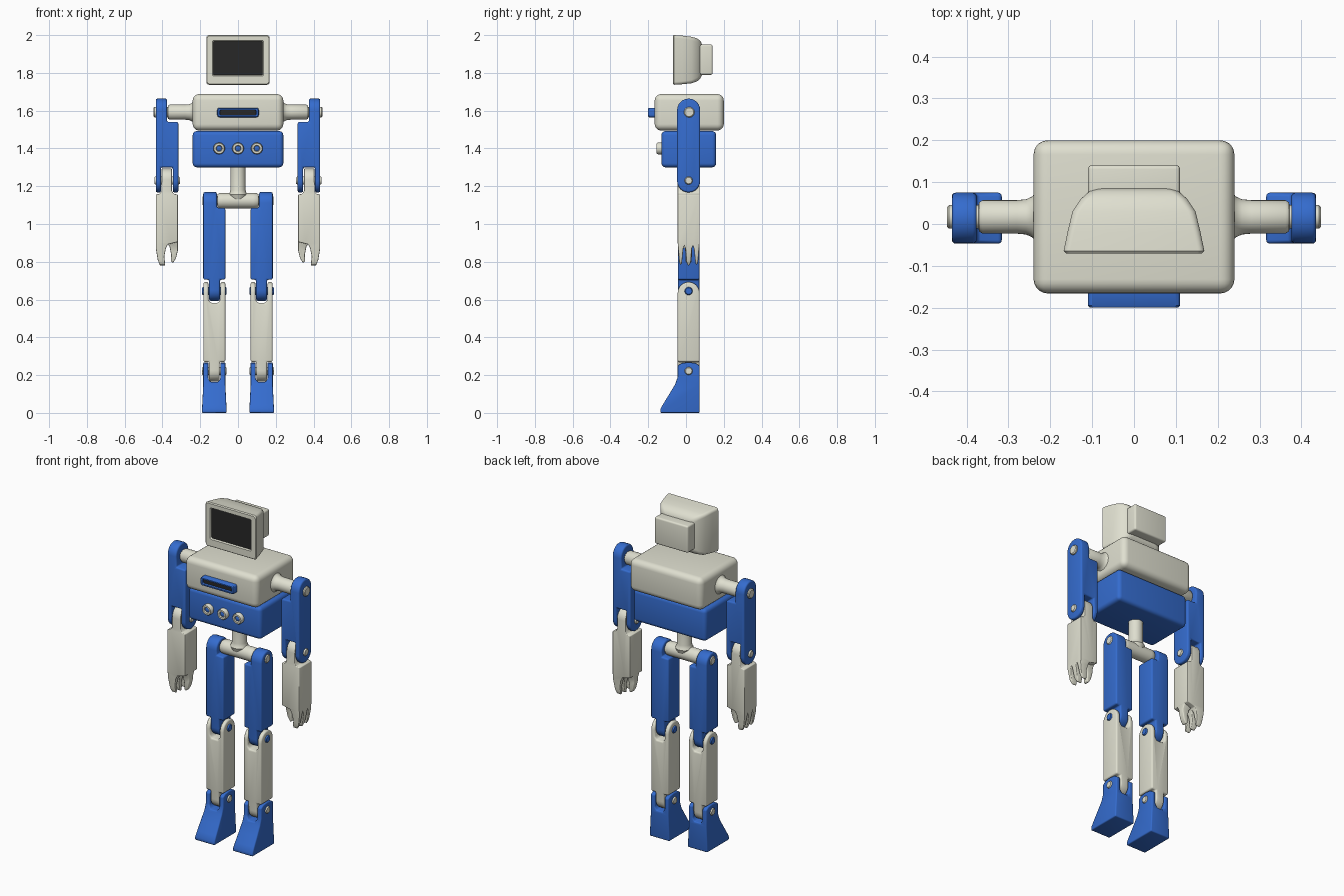
import bpy, bmesh
from math import sin, cos, pi, radians
from mathutils import Vector

YC = 0.014  # depth of the limb joints


def material(name, rgb):
    m = bpy.data.materials.new(name)
    m.diffuse_color = (*rgb, 1)
    return m


CREAM = material("cream", (0.74, 0.74, 0.63))
BLUE = material("blue", (0.035, 0.15, 0.62))
DARK = material("dark", (0.02, 0.02, 0.02))


def skin(name, rings):
    """Object from closed rings of points, capped at both ends."""
    bm = bmesh.new()
    vs = [[bm.verts.new(p) for p in ring] for ring in rings]
    n = len(vs[0])
    for a, b in zip(vs, vs[1:]):
        for i in range(n):
            bm.faces.new((a[i], a[(i + 1) % n], b[(i + 1) % n], b[i]))
    bm.faces.new(vs[0])
    bm.faces.new(vs[-1])
    bmesh.ops.recalc_face_normals(bm, faces=bm.faces)
    me = bpy.data.meshes.new(name)
    bm.to_mesh(me)
    bm.free()
    ob = bpy.data.objects.new(name, me)
    bpy.context.collection.objects.link(ob)
    return ob


def finish(ob, mat, bevel=0, mirror=False, segments=3):
    ob.data.materials.clear()
    ob.data.materials.append(mat)
    if bevel:
        b = ob.modifiers.new("Bevel", "BEVEL")
        b.width, b.segments = bevel, segments
        b.limit_method, b.angle_limit = "ANGLE", radians(35)
    if mirror:
        m = ob.modifiers.new("Mirror", "MIRROR")
        m.use_mirror_merge = False
    bpy.ops.object.select_all(action="DESELECT")
    bpy.context.view_layer.objects.active = ob
    ob.select_set(True)
    for mod in list(ob.modifiers):
        bpy.ops.object.modifier_apply(modifier=mod.name)
    bpy.ops.object.shade_smooth_by_angle(angle=radians(40))
    return ob


def box(name, x, y, z, mat, bevel, segments=4):
    (x0, x1), (y0, y1), (z0, z1) = x, y, z
    rings = [[(x0, y0, h), (x1, y0, h), (x1, y1, h), (x0, y1, h)] for h in (z0, z1)]
    return finish(skin(name, rings), mat, bevel, segments=segments)


def lathe(name, profile, axis, centre, mat, mirror=False, n=32):
    """Turn (distance along axis, radius) pairs about an axis through centre."""
    k = "xyz".index(axis)
    rings = []
    for t, r in profile:
        ring = []
        for i in range(n):
            p = Vector(centre)
            p[k] += t
            p[(k + 1) % 3] += r * cos(2 * pi * i / n)
            p[(k + 2) % 3] += r * sin(2 * pi * i / n)
            ring.append(p)
        rings.append(ring)
    return finish(skin(name, rings), mat, 0, mirror)


def rounded(y, hw, z0, z1, r, steps=5):
    """Rounded rectangle ring in the front plane."""
    pts = []
    for q, (cx, cz) in enumerate(((hw - r, z1 - r), (r - hw, z1 - r), (r - hw, z0 + r), (hw - r, z0 + r))):
        for i in range(steps + 1):
            a = pi / 2 * (q + i / steps)
            pts.append((cx + r * cos(a), y, cz + r * sin(a)))
    return pts


def arc(z, r, a0, a1, n=12):
    return [(YC + r * cos(a0 + (a1 - a0) * i / n), z + r * sin(a0 + (a1 - a0) * i / n)) for i in range(n + 1)]


def capsule(top, bottom, r):
    return arc(top, r, 0, pi) + arc(bottom, r, pi, 2 * pi)


def carve(name, front, side, mat, bevel=0.009):
    """Intersection of a front outline (x, z) and a side outline (y, z), mirrored."""
    ob = skin(name, [[(x, y, z) for x, z in front] for y in (-0.4, 0.4)])
    tool = skin("side_outline", [[(x, y, z) for y, z in side] for x in (0.01, 0.6)])
    tool.hide_render = True
    m = ob.modifiers.new("Cut", "BOOLEAN")
    m.operation, m.solver, m.object = "INTERSECT", "EXACT", tool
    finish(ob, mat, bevel, True)
    bpy.data.objects.remove(tool)
    return ob


# Head: monitor shell with recessed screen and rear housing
finish(skin("head", [rounded(*r) for r in (
    (0.085, 0.09, 1.79, 1.95, 0.02), (0.077, 0.108, 1.772, 1.968, 0.02),
    (0.06, 0.127, 1.756, 1.982, 0.02), (0.03, 0.147, 1.745, 1.991, 0.018),
    (-0.02, 0.159, 1.74, 1.997, 0.016), (-0.064, 0.168, 1.737, 2.0, 0.015),
    (-0.070, 0.163, 1.742, 1.995, 0.012), (-0.070, 0.136, 1.783, 1.971, 0.008),
    (-0.058, 0.129, 1.789, 1.965, 0.008))]), CREAM)
finish(skin("screen", [rounded(-0.05, 0.131, 1.787, 1.967, 0.008),
                       rounded(-0.061, 0.131, 1.787, 1.967, 0.008)]), DARK)
box("head_back", (-0.11, 0.11), (0.04, 0.141), (1.79, 1.95), CREAM, 0.01)

# Torso
box("chest", (-0.24, 0.24), (-0.166, 0.2), (1.495, 1.688), CREAM, 0.034, 5)
box("abdomen", (-0.24, 0.24), (-0.13, 0.16), (1.30, 1.492), BLUE, 0.022)
finish(skin("slot_rim", [rounded(*r) for r in (
    (-0.15, 0.11, 1.565, 1.615, 0.012), (-0.195, 0.11, 1.565, 1.615, 0.012),
    (-0.2, 0.106, 1.569, 1.611, 0.01), (-0.2, 0.097, 1.576, 1.604, 0.007),
    (-0.185, 0.095, 1.578, 1.602, 0.007))]), BLUE)
finish(skin("slot_opening", [rounded(-0.18, 0.096, 1.577, 1.603, 0.007),
                             rounded(-0.188, 0.096, 1.577, 1.603, 0.007)]), DARK)
for i in (-1, 0, 1):
    lathe("button", [(0.02, 0.031), (-0.022, 0.031), (-0.028, 0.027), (-0.028, 0.017), (-0.018, 0.014)],
          "y", (i * 0.1, -0.127, 1.4), CREAM)
    lathe("button_centre", [(0, 0.014), (-0.02, 0.014), (-0.024, 0.007)], "y", (i * 0.1, -0.127, 1.4), BLUE)

# Shoulder and hip axles
lathe("shoulder_axle", [(0.2, 0.065), (0.235, 0.06), (0.243, 0.049), (0.258, 0.042), (0.28, 0.04),
                        (0.362, 0.04), (0.37, 0.035), (0.372, 0.028), (0.442, 0.028), (0.447, 0.023)],
      "x", (0, YC + 0.003, 1.592), CREAM, True)
half = [(0.08, 0.041), (0.1, 0.04), (0.108, 0.034), (0.11, 0.025), (0.184, 0.025), (0.189, 0.02)]
lathe("hip_axle", [(-t, r) for t, r in reversed(half)] + half, "x", (0, YC, 1.123), CREAM)
lathe("spine", [(1.12, 0.036), (1.155, 0.05), (1.165, 0.044), (1.18, 0.04), (1.32, 0.04)],
      "z", (0, YC, 0), CREAM)


def pin(name, x0, x1, z, r, mat):
    lathe(name, [(x0, r - 0.004), (x0 + 0.005, r), (x1 - 0.005, r), (x1, r - 0.004)], "x", (0, YC, z), mat, True)


pin("elbow_pin", 0.308, 0.443, 1.23, 0.021, CREAM)
pin("knee_pin", 0.06, 0.19, 0.645, 0.021, BLUE)
pin("ankle_pin", 0.06, 0.191, 0.222, 0.021, CREAM)

# Arms
carve("upper_arm", [(0.376, 1.75), (0.376, 1.54), (0.316, 1.54), (0.316, 1.1), (0.345, 1.1), (0.345, 1.3),
                    (0.408, 1.3), (0.408, 1.1), (0.435, 1.1), (0.435, 1.75)],
      capsule(1.603, 1.228, 0.061), BLUE)
fingers = [(-0.044, 0.9), (-0.04, 0.85), (-0.036, 0.8), (-0.03, 0.783), (-0.022, 0.79), (-0.014, 0.87),
           (-0.009, 0.885), (-0.003, 0.87), (0.002, 0.8), (0.01, 0.781)]
fingers += [(2 * YC - y, z) for y, z in reversed(fingers)]
carve("forearm_hand", [(0.35, 1.4), (0.35, 1.175), (0.34, 1.16), (0.318, 1.155), (0.318, 0.905), (0.372, 0.892),
                       (0.382, 0.87), (0.39, 0.83), (0.383, 0.76), (0.405, 0.76), (0.425, 0.81), (0.435, 0.87),
                       (0.435, 1.155), (0.415, 1.16), (0.405, 1.175), (0.405, 1.4)],
      arc(1.235, 0.058, 0, pi) + fingers, CREAM, 0.006)
carve("thumb", [(0.3185, 0.95), (0.3185, 0.86), (0.328, 0.82), (0.343, 0.795), (0.355, 0.8), (0.354, 0.84),
                (0.362, 0.88), (0.375, 0.9), (0.375, 0.95)],
      [(-0.035, 0.94), (-0.005, 0.88), (0, 0.77), (0.028, 0.77), (0.033, 0.88), (0.063, 0.94)], CREAM, 0.005)

# Legs
carve("thigh", [(0.112, 1.25), (0.112, 1.085), (0.067, 1.085), (0.067, 0.705), (0.096, 0.705), (0.096, 0.5),
                (0.153, 0.5), (0.153, 0.705), (0.184, 0.705), (0.184, 1.25)],
      capsule(1.112, 0.65, 0.057), BLUE)
carve("shin", [(0.067, 0.27), (0.067, 0.8), (0.092, 0.8), (0.092, 0.6), (0.105, 0.582), (0.145, 0.582),
               (0.157, 0.6), (0.157, 0.8), (0.183, 0.8), (0.183, 0.27), (0.153, 0.27), (0.153, 0.1),
               (0.097, 0.1), (0.097, 0.27)],
      capsule(0.635, 0.224, 0.058), CREAM)
carve("foot", [(0.057, -0.05), (0.067, 0.15), (0.067, 0.35), (0.093, 0.35), (0.093, 0.18), (0.105, 0.163),
               (0.145, 0.163), (0.157, 0.18), (0.157, 0.35), (0.184, 0.35), (0.184, 0.15), (0.194, -0.05)],
      [(0.072, 0), (0.072, 0.25), (0.05, 0.263), (YC, 0.268), (-0.022, 0.263), (-0.044, 0.25), (-0.044, 0.19),
       (-0.058, 0.15), (-0.088, 0.1), (-0.119, 0.05), (-0.136, 0.02), (-0.136, 0)], BLUE)
